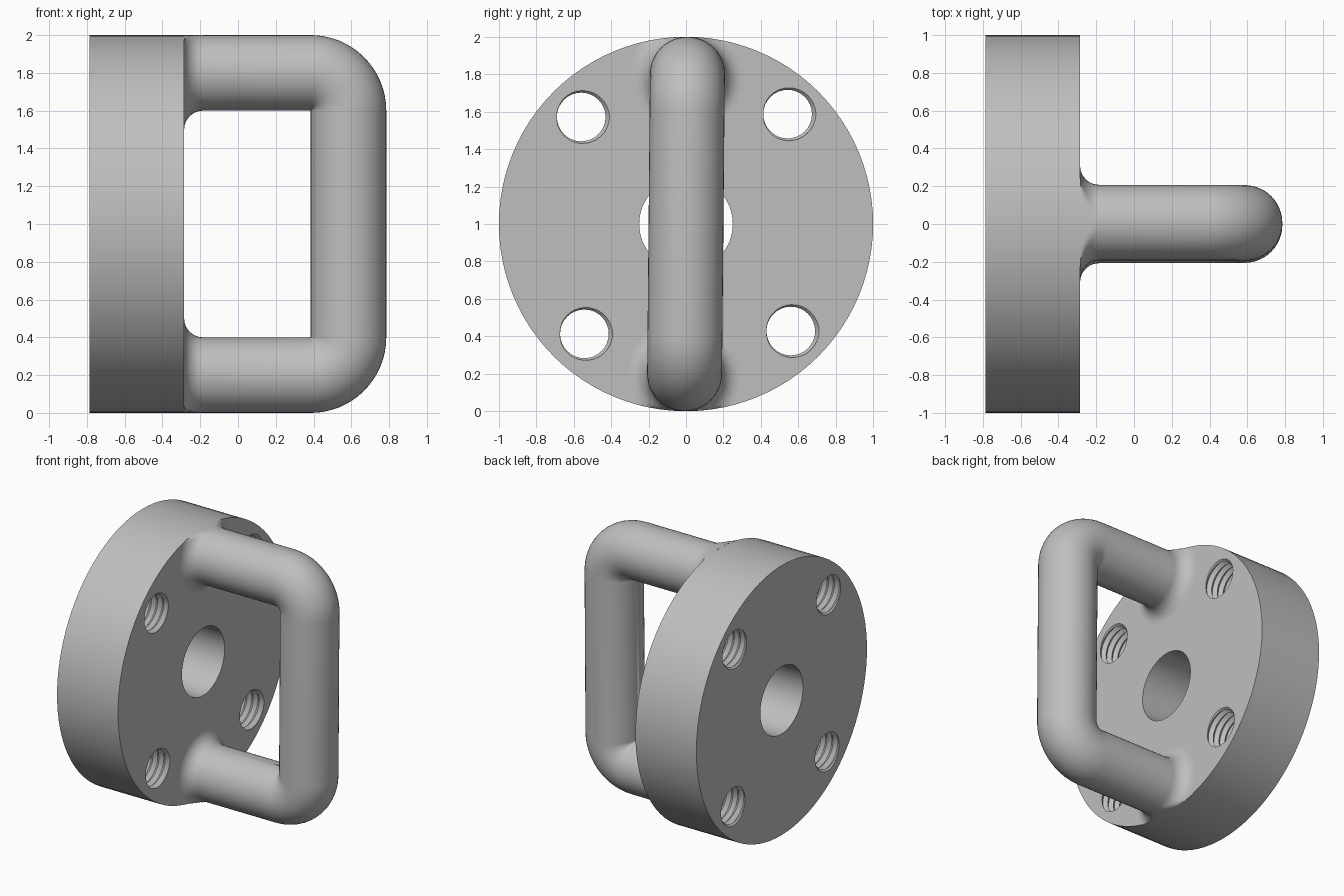
import bpy, bmesh
from math import sin, cos, pi, radians, hypot
from mathutils import Matrix, Vector

if "Cube" in bpy.data.objects:
    bpy.data.objects.remove(bpy.data.objects["Cube"], do_unlink=True)

BACK, FACE = -0.785, -0.285        # flange faces along x
BOLT_R, CREST_R, PITCH = 0.152, 0.13, 0.05
BOLTS = [(s * y, s * z) for s in (1, -1) for y, z in ((0.543, 0.587), (0.56, -0.572))]

grey = bpy.data.materials.new("plain grey")
grey.use_nodes = True
colour = (0.52, 0.52, 0.52, 1)
grey.diffuse_color = colour
grey.node_tree.nodes["Principled BSDF"].inputs["Base Color"].default_value = colour


def finish(name, bm):
    """Clean up a mesh centred on the x axis, lift it and shade it."""
    bmesh.ops.remove_doubles(bm, verts=bm.verts, dist=0.00005)
    bmesh.ops.recalc_face_normals(bm, faces=bm.faces)
    bmesh.ops.translate(bm, verts=bm.verts, vec=(0, 0, 1))
    mesh = bpy.data.meshes.new(name)
    bm.to_mesh(mesh)
    bm.free()
    mesh.materials.append(grey)
    ob = bpy.data.objects.new(name, mesh)
    bpy.context.collection.objects.link(ob)
    bpy.ops.object.select_all(action='DESELECT')
    ob.select_set(True)
    bpy.context.view_layer.objects.active = ob
    bpy.ops.object.shade_smooth_by_angle(angle=radians(35))


def bridge(bm, a, b, closed=True):
    """Join two rows of vertices with quads."""
    n = len(a)
    for i in range(n if closed else n - 1):
        j = (i + 1) % n
        bm.faces.new((a[i], a[j], b[j], b[i]))


def circle(bm, x, y, z, r, n):
    return [bm.verts.new((x, y + r * cos(2 * pi * i / n), z + r * sin(2 * pi * i / n)))
            for i in range(n)]


def thread(bm, y, z, n=32):
    """Helical thread lining one bolt hole."""
    depth = FACE - BACK
    rows = range(-3, int(2 * depth / PITCH) + 2)
    columns = []
    for j in range(n + 1):
        a = 2 * pi * j / n
        profile = [(0, BOLT_R)]
        for k in rows:
            turn = (k / 2 + j / n) * PITCH
            d = min(max(turn, 0), depth)
            phase = (d / PITCH - j / n) % 1
            mix = 1 - abs(2 * phase - 1)
            profile.append((d, BOLT_R + (CREST_R - BOLT_R) * mix))
        profile.append((depth, BOLT_R))
        columns.append([bm.verts.new((BACK + d, y + r * cos(a), z + r * sin(a)))
                        for d, r in profile])
    for a, b in zip(columns, columns[1:]):
        bridge(bm, a, b, closed=False)


# Round flange with a plain bore and four threaded holes
bm = bmesh.new()
walls = {}
for x in (BACK, FACE):
    rim = circle(bm, x, 0, 0, 1, 96)
    bore = circle(bm, x, 0, 0, 0.25, 64)
    loops = [rim, bore] + [circle(bm, x, y, z, BOLT_R, 32) for y, z in BOLTS]
    edges = [bm.edges.new((l[i - 1], l[i])) for l in loops for i in range(len(l))]
    bmesh.ops.triangle_fill(bm, edges=edges, use_beauty=True, normal=Vector((1, 0, 0)))
    walls[x] = (rim, bore)
for a, b in zip(walls[BACK], walls[FACE]):
    bridge(bm, a, b)
for y, z in BOLTS:
    thread(bm, y, z)
finish("flange", bm)

# Handle path: flared root, straight arm, tight bend (centre, outward direction, radius)
TUBE, FILLET, BEND_X = 0.2, 0.1, 0.385
half = []
for i in range(11):
    a = pi / 2 * i / 10
    half.append((FACE + FILLET * (1 - cos(a)), 0.8, 0, 1, TUBE + FILLET * (1 - sin(a))))
for i in range(17):
    a = pi / 2 * i / 16
    half.append((BEND_X + TUBE * sin(a), 0.6 + TUBE * cos(a), sin(a), cos(a), TUBE))
path = half + [(x, -z, nx, -nz, r) for x, z, nx, nz, r in reversed(half)]

# Sweep the tube, keeping the flared roots inside the flange rim
bm = bmesh.new()
rings = []
for x, z, nx, nz, r in path:
    ring = []
    for i in range(48):
        t = 2 * pi * i / 48
        p = Vector((x + r * cos(t) * nx, r * sin(t), z + r * cos(t) * nz))
        reach = hypot(p.y, p.z)
        if reach > 1:
            p.y, p.z = p.y / reach, p.z / reach
        ring.append(bm.verts.new(p))
    rings.append(ring)
for a, b in zip(rings, rings[1:]):
    bridge(bm, a, b)
bmesh.ops.rotate(bm, verts=bm.verts, cent=(0, 0, 0), matrix=Matrix.Rotation(radians(-0.54), 3, 'X'))
finish("handle", bm)
